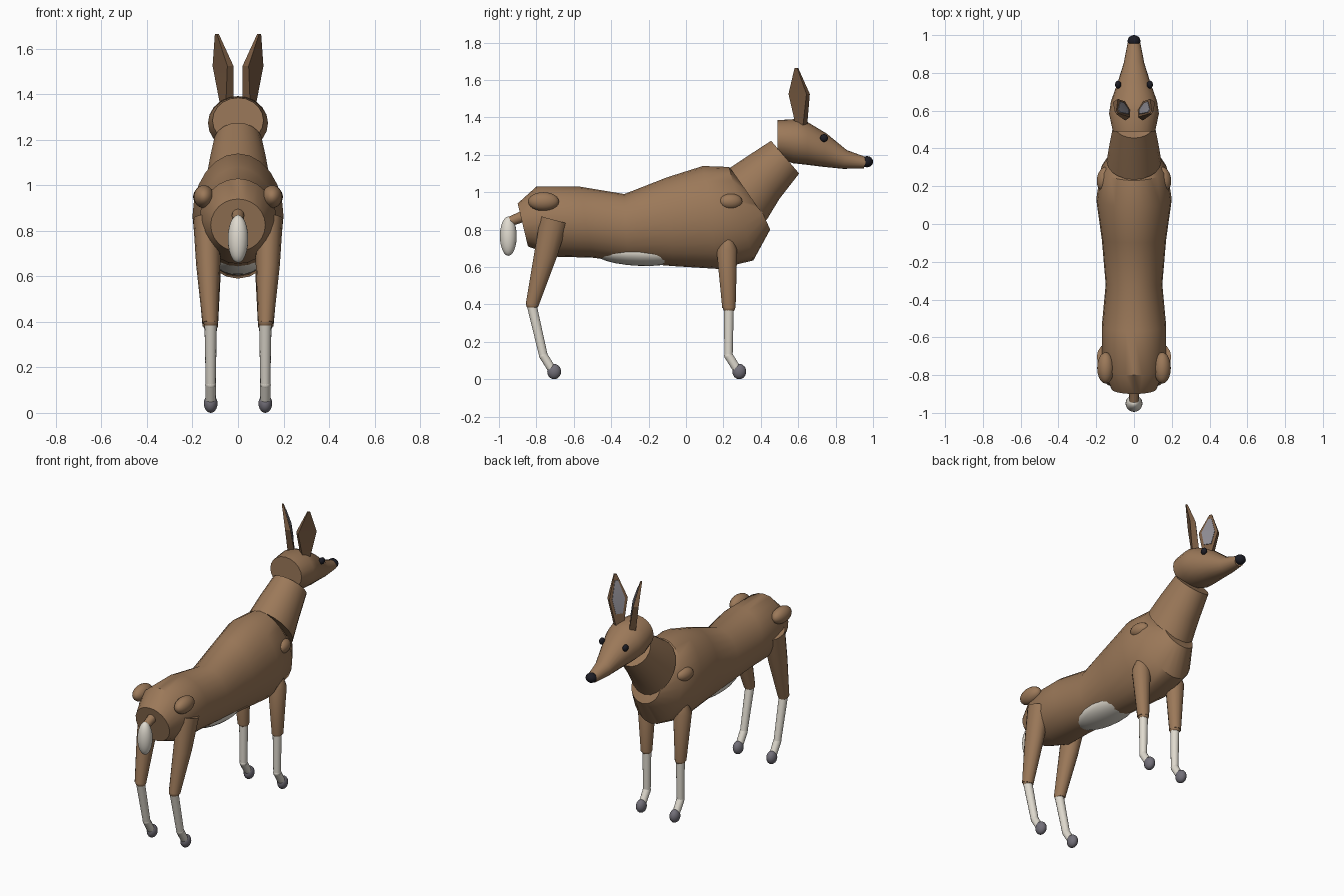
import bpy, bmesh, math
from mathutils import Vector as V

if "Cube" in bpy.data.objects:
    bpy.data.objects.remove(bpy.data.objects["Cube"])


def material(name, rgb):
    m = bpy.data.materials.new(name)
    m.diffuse_color = (*rgb, 1)
    m.use_nodes = True
    m.node_tree.nodes["Principled BSDF"].inputs["Base Color"].default_value = m.diffuse_color
    return m


BROWN = material("coat_brown", (0.33, 0.19, 0.10))
EAR = material("ear_brown", (0.19, 0.105, 0.055))
WHITE = material("cream_white", (0.74, 0.70, 0.62))
DARK = material("nose_black", (0.012, 0.012, 0.018))
HOOF = material("hoof_grey", (0.17, 0.16, 0.19))
INNER = material("inner_ear_grey", (0.27, 0.26, 0.29))


def finish(name, bm, mat, angle=40):
    bmesh.ops.recalc_face_normals(bm, faces=bm.faces)
    me = bpy.data.meshes.new(name)
    bm.to_mesh(me)
    bm.free()
    me.materials.append(mat)
    ob = bpy.data.objects.new(name, me)
    bpy.context.collection.objects.link(ob)
    bpy.ops.object.select_all(action='DESELECT')
    ob.select_set(True)
    bpy.context.view_layer.objects.active = ob
    bpy.ops.object.shade_smooth_by_angle(angle=math.radians(angle))
    return ob


def loft(name, rings, mat, segs=20, phase=0.0, angle=40):
    """Skin of elliptical rings, each given as centre, half-axis u, half-axis v."""
    bm = bmesh.new()
    loops = []
    for c, u, v in rings:
        angs = [phase + 2 * math.pi * i / segs for i in range(segs)]
        loops.append([bm.verts.new(c + u * math.cos(a) + v * math.sin(a)) for a in angs])
    for a, b in zip(loops, loops[1:]):
        for i in range(segs):
            j = (i + 1) % segs
            bm.faces.new((a[i], a[j], b[j], b[i]))
    bm.faces.new(loops[0])
    bm.faces.new(loops[-1])
    return finish(name, bm, mat, angle)


def side_ring(x, p, q, hw):
    """Ring spanning side-view points p and q (y, z), with half width hw in x."""
    a, b = V((x, *p)), V((x, *q))
    return ((a + b) / 2, V((hw, 0, 0)), (a - b) / 2)


def ball(name, c, r, mat, tilt=0.0, yaw=0.0):
    bm = bmesh.new()
    bmesh.ops.create_uvsphere(bm, u_segments=20, v_segments=12, radius=1)
    ob = finish(name, bm, mat, 60)
    ob.location, ob.scale, ob.rotation_euler = c, r, (tilt, 0, yaw)
    return ob


# Torso, from rump to chest
loft("torso", [side_ring(0, *r) for r in (
    ((-0.90, 0.94), (-0.845, 0.71), 0.12),
    ((-0.80, 1.03), (-0.69, 0.655), 0.17),
    ((-0.57, 1.03), (-0.50, 0.65), 0.17),
    ((-0.33, 0.99), (-0.31, 0.625), 0.15),
    ((-0.10, 1.08), (-0.07, 0.605), 0.17),
    ((0.09, 1.14), (0.17, 0.59), 0.20),
    ((0.23, 1.135), (0.36, 0.635), 0.175),
    ((0.37, 0.98), (0.45, 0.80), 0.10))], BROWN, 24)

# Neck
loft("neck", [side_ring(0, *r) for r in (
    ((0.235, 1.13), (0.43, 0.85), 0.145),
    ((0.34, 1.20), (0.50, 0.965), 0.13),
    ((0.455, 1.275), (0.605, 1.10), 0.108))], BROWN)

# Head with flat back, tapering to the muzzle
loft("head", [side_ring(0, *r) for r in (
    ((0.49, 1.385), (0.49, 1.185), 0.112),
    ((0.60, 1.392), (0.57, 1.155), 0.132),
    ((0.65, 1.375), (0.65, 1.146), 0.122),
    ((0.75, 1.315), (0.74, 1.135), 0.088),
    ((0.86, 1.225), (0.84, 1.125), 0.055),
    ((0.97, 1.185), (0.95, 1.127), 0.033))], BROWN)
ball("nose", (0, 0.968, 1.163), (0.034, 0.032, 0.03), DARK)

# Belly patch and tail
ball("belly_patch", (0, -0.245, 0.676), (0.112, 0.255, 0.07), WHITE, math.radians(-2))
loft("tail_base", [side_ring(0, (-0.86, 0.91), (-0.84, 0.85), 0.03),
                   side_ring(0, (-0.965, 0.86), (-0.945, 0.815), 0.023)], BROWN, 12)
ball("tail_tip", (0, -0.95, 0.765), (0.045, 0.045, 0.105), WHITE)

for s, side in ((1, "right"), (-1, "left")):
    # Eye, shoulder and hip muscles
    ball(side + "_eye", (s * 0.084, 0.738, 1.29), (0.016, 0.021, 0.021), DARK)
    ball(side + "_shoulder", (s * 0.158, 0.24, 0.95), (0.038, 0.063, 0.042), BROWN, 0, s * 0.2)
    ball(side + "_hip", (s * 0.15, -0.762, 0.95), (0.045, 0.083, 0.05), BROWN)

    # Ear: flat tapered blade turned forward and inward
    w, t = V((s * 0.56, 0.83, 0)), V((-s * 0.83, 0.56, 0))
    sections = ((V((s * 0.05, 0.617, 1.36)), 0.024, 0.020),
                (V((s * 0.066, 0.605, 1.525)), 0.058, 0.016),
                (V((s * 0.093, 0.59, 1.665)), 0.008, 0.005))
    k = math.sqrt(2)
    loft(side + "_ear", [(c, w * a * k, t * b * k) for c, a, b in sections],
         EAR, 4, math.pi / 4, 20)
    # Inner ear plate lying on the inward face
    low, mid, top = [c + t * b for c, a, b in sections]
    plate = ((low.lerp(mid, 0.45), 0.022), (mid, 0.040), (mid.lerp(top, 0.75), 0.010))
    loft(side + "_inner_ear", [(c + t * 0.001, w * a * k, t * 0.003 * k) for c, a in plate],
         INNER, 4, math.pi / 4, 20)

    # Front leg
    x = s * 0.12
    loft(f"{side}_front_upper_leg", [side_ring(s * a, *r) for a, *r in (
        (0.128, (0.25, 0.755), (0.195, 0.755), 0.035),
        (0.128, (0.275, 0.69), (0.162, 0.69), 0.056),
        (0.122, (0.266, 0.38), (0.193, 0.38), 0.034))], BROWN, 14)
    ball(f"{side}_front_knee", (x, 0.23, 0.385), (0.032, 0.034, 0.03), BROWN)
    loft(f"{side}_front_shin", [
        side_ring(x, (0.256, 0.38), (0.202, 0.38), 0.027),
        side_ring(x, (0.25, 0.12), (0.205, 0.12), 0.022)], WHITE, 14)
    # Hind leg
    loft(f"{side}_hind_thigh", [side_ring(s * a, *r) for a, *r in (
        (0.135, (-0.63, 0.832), (-0.78, 0.872), 0.062),
        (0.131, (-0.69, 0.65), (-0.817, 0.65), 0.053),
        (0.122, (-0.79, 0.385), (-0.857, 0.405), 0.034))], BROWN, 14)
    ball(f"{side}_hind_knee", (x, -0.822, 0.4), (0.032, 0.033, 0.03), BROWN)
    loft(f"{side}_hind_shin", [
        side_ring(x, (-0.797, 0.395), (-0.85, 0.385), 0.027),
        side_ring(x, (-0.738, 0.125), (-0.785, 0.12), 0.022)], WHITE, 14)
    # Fetlocks and hooves
    for part, y in (("front", 0.28), ("hind", -0.71)):
        ball(f"{side}_{part}_fetlock_joint", (x, y - 0.052, 0.125), (0.023, 0.024, 0.023), WHITE)
        loft(f"{side}_{part}_fetlock", [
            side_ring(x, (y - 0.03, 0.135), (y - 0.072, 0.113), 0.024),
            side_ring(x, (y + 0.018, 0.057), (y - 0.022, 0.033), 0.022)], WHITE, 14)
        ball(f"{side}_{part}_hoof", (x, y + 0.005, 0.041), (0.03, 0.037, 0.041), HOOF)
